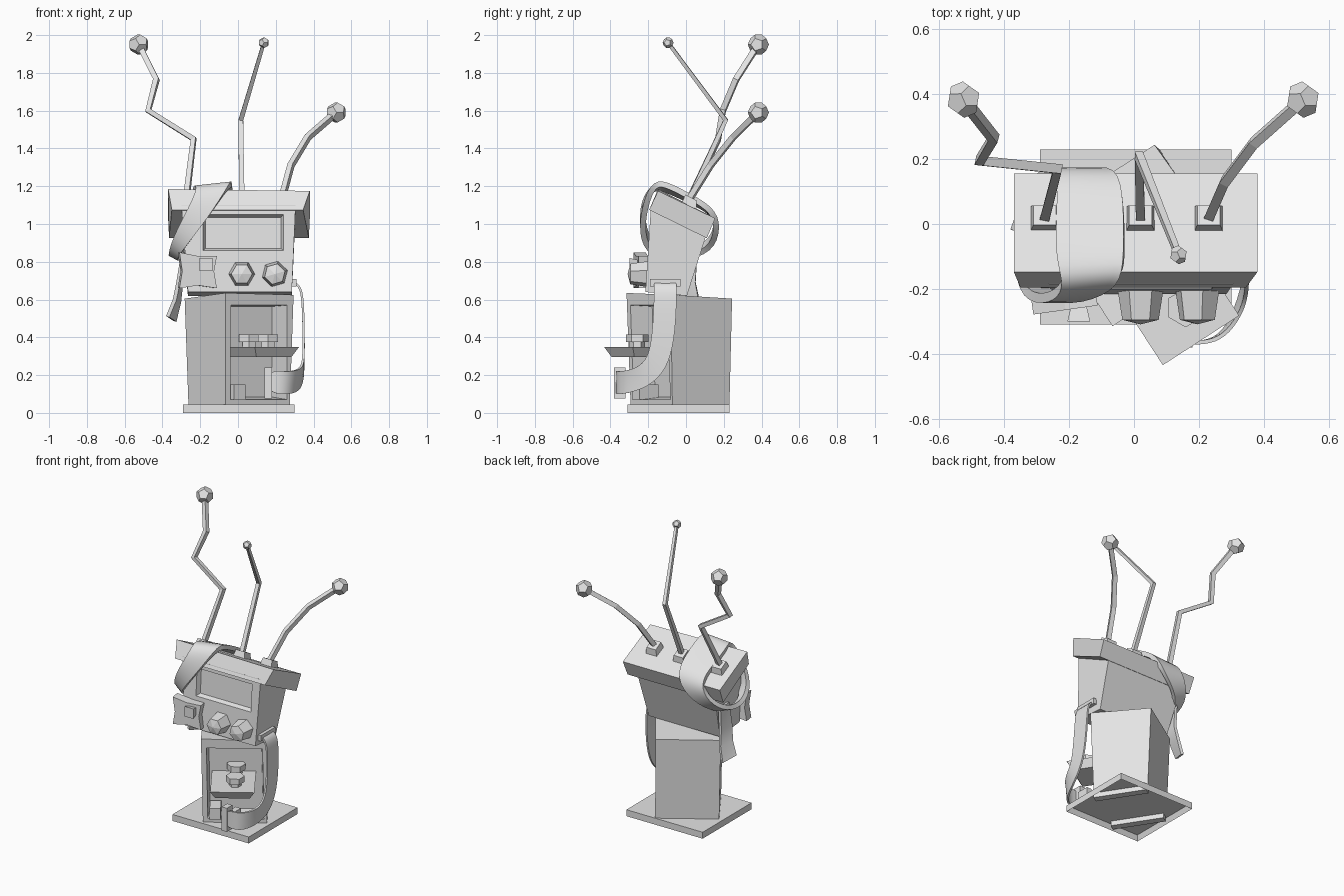
import bpy, bmesh, math
from mathutils import Vector

if "Cube" in bpy.data.objects:
    bpy.data.objects.remove(bpy.data.objects["Cube"])

grey = bpy.data.materials.new("plain_grey")
grey.diffuse_color = (0.78, 0.78, 0.78, 1)
grey.use_nodes = True
grey.node_tree.nodes["Principled BSDF"].inputs["Base Color"].default_value = grey.diffuse_color
YAW = math.radians(33)          # the lower cabinet is turned against the head
CAB = Vector((0.005, -0.03, 0))
QUAD = ((-1, -1), (1, -1), (1, 1), (-1, 1))


def add(name, bm, loc=(0, 0, 0), yaw=0):
    bmesh.ops.recalc_face_normals(bm, faces=bm.faces)
    me = bpy.data.meshes.new(name)
    bm.to_mesh(me)
    bm.free()
    ob = bpy.data.objects.new(name, me)
    bpy.context.collection.objects.link(ob)
    me.materials.append(grey)
    ob.location, ob.rotation_euler[2] = loc, yaw
    return ob


def block(bottom, top):
    """Six-sided solid; corners run front-left, front-right, back-right, back-left."""
    bm = bmesh.new()
    v = [bm.verts.new(p) for p in list(bottom) + list(top)]
    for f in ((3, 2, 1, 0), (4, 5, 6, 7), (0, 1, 5, 4), (1, 2, 6, 5), (2, 3, 7, 6), (3, 0, 4, 7)):
        bm.faces.new([v[i] for i in f])
    bm.faces.ensure_lookup_table()
    bm.normal_update()
    return bm


def rect(x0, x1, y0, y1, z):
    return [(x0, y0, z), (x1, y0, z), (x1, y1, z), (x0, y1, z)]


def box(name, x, y, z, loc=(0, 0, 0), yaw=0, flare=0):
    f = flare
    return add(name, block(rect(x[0], x[1], y[0], y[1], z[0]),
                           rect(x[0] - f, x[1] + f, y[0] - f, y[1], z[1])), loc, yaw)


def recess(bm, i, corners, rim, depth):
    """Cut a sunken panel with the given corners into face i."""
    f = bm.faces[i]
    bmesh.ops.inset_individual(bm, faces=[f], thickness=0.01)
    for v, p in zip(f.verts, corners):
        v.co = p
    bm.normal_update()
    bmesh.ops.inset_individual(bm, faces=[f], thickness=rim, depth=-depth)


def to_mesh(ob):
    bpy.context.view_layer.objects.active = ob
    ob.select_set(True)
    bpy.ops.object.convert(target='MESH')


def ribbon(name, rows, thick, closed=False, levels=2):
    """Strap through pairs of edge points."""
    bm = bmesh.new()
    vs = []
    for a, b in rows:
        a, b = Vector(a), Vector(b)
        vs.append([bm.verts.new(p) for p in (a, (a + b) / 2, b)])
    n = len(vs)
    for i in range(n if closed else n - 1):
        p, q = vs[i], vs[(i + 1) % n]
        for k in (0, 1):
            bm.faces.new((p[k], p[k + 1], q[k + 1], q[k]))
    ob = add(name, bm)
    s = ob.modifiers.new("smooth", 'SUBSURF')
    s.levels = s.render_levels = levels
    t = ob.modifiers.new("thickness", 'SOLIDIFY')
    t.thickness, t.offset = thick, 0
    to_mesh(ob)
    bpy.ops.object.shade_smooth_by_angle(angle=math.radians(40))
    ob.select_set(False)


def hexagon(name, loc, r1, r2, depth, rot=(0, 0, 0)):
    bpy.ops.mesh.primitive_cone_add(vertices=6, radius1=r1, radius2=r2, depth=depth,
                                    location=loc, rotation=rot)
    ob = bpy.context.object
    ob.name = name
    ob.data.materials.append(grey)
    ob.select_set(False)


def antenna(name, pts, radii, ball):
    # four-sided bent rod
    cu = bpy.data.curves.new(name, 'CURVE')
    cu.dimensions, cu.bevel_depth, cu.bevel_resolution = '3D', 1, 0
    cu.use_fill_caps = True
    sp = cu.splines.new('POLY')
    sp.points.add(len(pts) - 1)
    for p, co, r in zip(sp.points, pts, radii):
        p.co, p.radius, p.tilt = (*co, 1), r, math.pi / 4
    ob = bpy.data.objects.new(name, cu)
    bpy.context.collection.objects.link(ob)
    cu.materials.append(grey)
    to_mesh(ob)
    rod = bpy.context.object
    for p in rod.data.polygons:
        p.use_smooth = False
    rod.select_set(False)
    # twelve-sided ball at the tip
    bm = bmesh.new()
    g = (1 + 5 ** .5) / 2
    corners = [(a, b, c) for a in (-1, 1) for b in (-1, 1) for c in (-1, 1)]
    for a, b in QUAD:
        corners += [(0, a / g, b * g), (a / g, b * g, 0), (a * g, 0, b / g)]
    for c in corners:
        bm.verts.new(Vector(c).normalized() * ball)
    bmesh.ops.convex_hull(bm, input=bm.verts)
    bmesh.ops.dissolve_limit(bm, angle_limit=.05, verts=bm.verts, edges=bm.edges)
    add(name + "_ball", bm, pts[-1], 0.4)
    # socket on the tilted lid
    x, y, z = pts[0]
    add(name + "_socket", block(
        [(x + a * .045, y + b * .04, z - .04 - b * .021) for a, b in QUAD],
        [(x + a * .035, y + .012 + b * .03, z + .015 - b * .016) for a, b in QUAD]))


# base plate, hollow underneath, with two rails
bm = block(rect(-.29, .30, -.31, .23, 0), rect(-.29, .30, -.31, .23, .045))
bmesh.ops.inset_individual(bm, faces=[bm.faces[0]], thickness=.02, depth=-.035)
add("base_plate", bm)
for s in (-1, 1):
    box("base_rail", (s * .187 - .025, s * .187 + .025), (-.18, .17), (.002, .04), CAB, YAW)

# lower cabinet with its open bay
bm = block(rect(-.203, .203, -.182, .178, .04),
           [(-.215, -.20, .635), (.215, -.20, .625), (.198, .198, .605), (-.214, .198, .605)])
recess(bm, 2, [(-.172, -.183, .07), (.185, -.183, .07), (.175, -.198, .57), (-.18, -.198, .57)],
       .015, .13)
add("cabinet", bm, CAB, YAW)

# serving tray, taps and bay fittings
box("tray", (-.12, .10), (-.355, -.06), (.295, .35), CAB, YAW, .03)
for v in (-.09, -.275):
    p = CAB + Vector((.005 * math.cos(YAW) - v * math.sin(YAW),
                      .005 * math.sin(YAW) + v * math.cos(YAW), 0))
    hexagon("tap_stem", p + Vector((0, 0, .362)), .04, .04, .03)
    hexagon("tap_nut", p + Vector((0, 0, .396)), .06, .06, .04)
box("bay_block", (-.16, -.09), (-.20, -.08), (.07, .15), CAB, YAW)
box("hose_fitting", (.14, .18), (-.38, -.32), (.075, .24))
box("hose_fitting_mount", (.15, .19), (-.33, -.24), (.13, .19))

# flat hose from the head down to the fitting
path = [((.29, -.11, .69), (0, 1, 0)), ((.335, -.11, .67), (0, 1, 0)),
        ((.345, -.11, .56), (0, 1, 0)), ((.348, -.12, .40), (0, 1, -.1)),
        ((.347, -.15, .26), (0, .85, -.5)), ((.338, -.23, .185), (0, .5, -.85)),
        ((.29, -.33, .16), (0, .1, -1)), ((.235, -.365, .16), (0, 0, -1)),
        ((.17, -.365, .165), (0, 0, -1))]
ribbon("hose", [(Vector(c) - Vector(w) * .06, Vector(c) + Vector(w) * .06) for c, w in path], .012)
box("hose_bracket", (.28, .31), (-.19, -.03), (.67, .71))

# head with sunken screen
bm = block([(-.265, -.215, .64), (.285, -.215, .64), (.285, .005, .62), (-.265, .005, .62)],
           [(-.30, -.185, 1.10), (.305, -.185, 1.10), (.30, .11, .95), (-.30, .11, .95)])
recess(bm, 2, [(-.185, -.2, .86), (.24, -.2, .86), (.24, -.188, 1.05), (-.185, -.188, 1.05)],
       .018, .03)
add("head", bm)

# tilted lid
add("lid", block([(-.35, -.195, 1.075), (.345, -.195, 1.075), (.375, .11, .925), (-.365, .11, .925)],
                 [(-.37, -.148, 1.185), (.38, -.148, 1.175), (.38, .155, 1.03), (-.37, .155, 1.03)]))

# two six-sided knobs with low pointed caps
for x, roll in ((.02, 30), (.195, 14)):
    turn = (math.radians(90), math.radians(roll), 0)
    hexagon("knob", (x, -.25, .735), .07, .056, .09, turn)
    hexagon("knob_cap", (x, -.302, .735), .056, .0, .014, turn)

# side pad with pinched edges and a button
outline = [(-.10, -.09), (0, -.075), (.10, -.09), (.085, 0), (.10, .08), (0, .08), (-.10, .10), (-.085, 0)]
bm = bmesh.new()
f = bm.faces.new([bm.verts.new((x, -.03, z)) for x, z in outline])
ext = bmesh.ops.extrude_face_region(bm, geom=[f])
for v in ext["geom"]:
    if isinstance(v, bmesh.types.BMVert):
        v.co.y = .035
add("side_pad", bm, (-.215, -.235, .75), math.radians(8))
add("pad_button", block([(-.205, -.30, .75), (-.135, -.30, .75), (-.15, -.235, .765), (-.19, -.235, .765)],
                        [(-.205, -.30, .82), (-.135, -.30, .82), (-.15, -.235, .805), (-.19, -.235, .805)]))

# cloth band slung over the lid, with a hanging tail
ribbon("cloth_band", [
    ((-.365, -.10, .82), (-.33, -.12, .80)), ((-.345, -.225, .93), (-.28, -.225, .88)),
    ((-.26, -.235, 1.09), (-.16, -.235, 1.03)), ((-.21, -.185, 1.195), (-.04, -.18, 1.215)),
    ((-.24, -.12, 1.19), (-.03, -.11, 1.215)), ((-.24, .02, 1.125), (-.03, .02, 1.145)),
    ((-.23, .15, 1.06), (-.04, .16, 1.065)),
    ((-.27, .17, .97), (-.12, .165, .94)), ((-.35, .10, .87), (-.28, .11, .84))], .03, True)
ribbon("cloth_tail", [((-.29, -.05, .85), (-.30, .06, .85)), ((-.315, -.05, .70), (-.30, .05, .69)),
                      ((-.335, -.03, .60), (-.31, .07, .59)), ((-.372, -.02, .51), (-.335, .08, .485))],
       .02, levels=0)

# three bent antennae
antenna("left_antenna", [(-.275, .015, 1.125), (-.235, .17, 1.45), (-.475, .195, 1.60),
                         (-.432, .265, 1.765), (-.525, .383, 1.95)], [.021] * 5, .056)
antenna("middle_antenna", [(.02, .015, 1.125), (.015, .21, 1.55), (.137, -.095, 1.96)],
        [.02, .018, .013], .029)
antenna("right_antenna", [(.23, .015, 1.125), (.28, .13, 1.31), (.37, .25, 1.46),
                          (.52, .383, 1.59)], [.021] * 4, .056)
